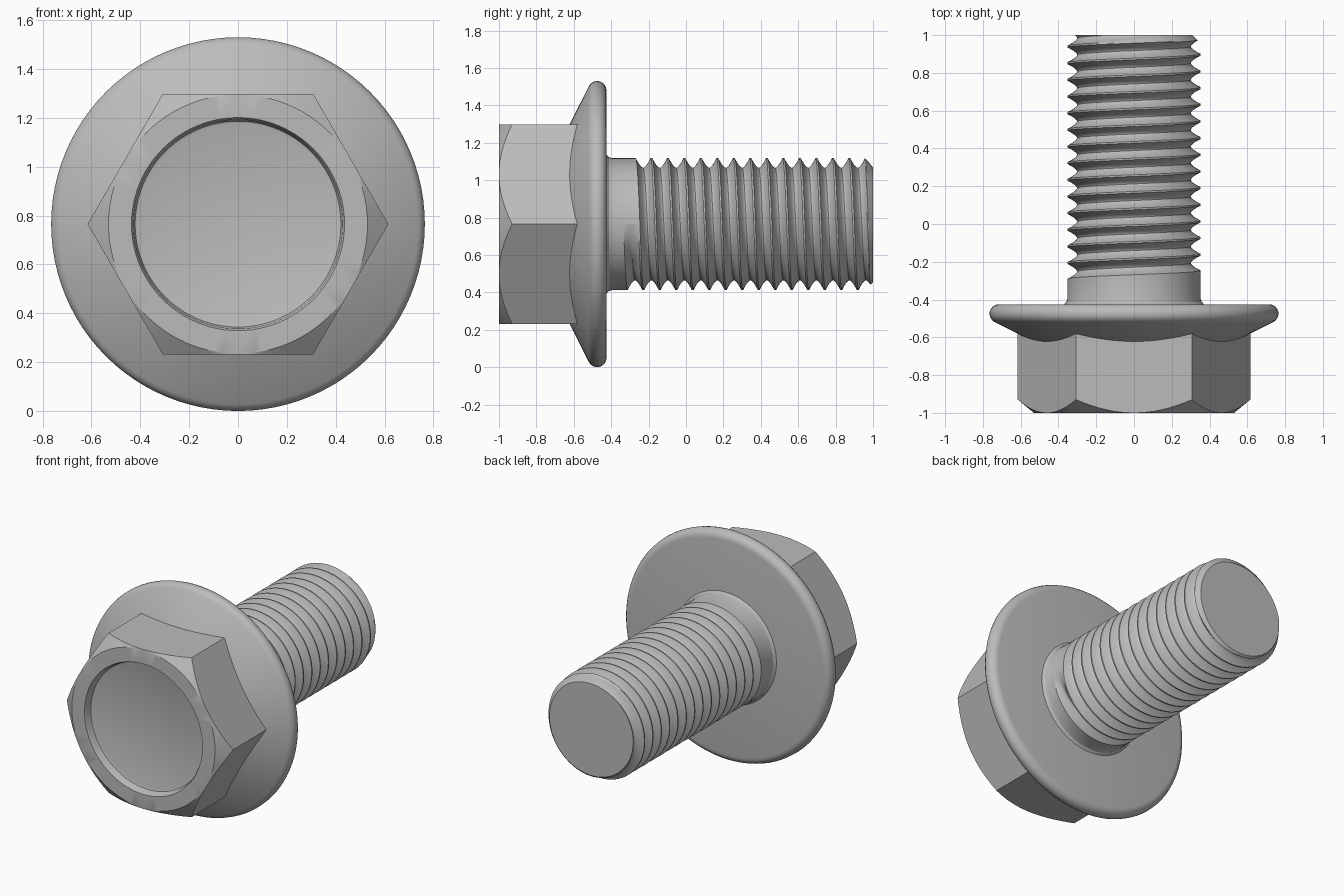
import bpy, bmesh
from math import sin, cos, pi, radians

cube = bpy.data.objects.get("Cube")
if cube:
    bpy.data.objects.remove(cube)

AXIS_Z = 0.765      # height of the bolt axis
SEG = 96            # segments per turn
APOTHEM = 0.533     # hexagon centre to flat
SHANK_R = 0.353
PITCH = 0.0882
THREAD_DEPTH = 0.052
TURNS = 16
GROOVE_START = -0.295
COLS = 20           # samples across one thread pitch

steel = bpy.data.materials.new("grey_steel")
steel.use_nodes = True
grey = (0.5, 0.5, 0.5, 1)
steel.diffuse_color = grey
steel.node_tree.nodes["Principled BSDF"].inputs["Base Color"].default_value = grey


def point(phi, r, y):
    return (r * sin(phi), y, AXIS_Z + r * cos(phi))


def finish(name, bm):
    bmesh.ops.remove_doubles(bm, verts=bm.verts, dist=0.0002)
    bmesh.ops.recalc_face_normals(bm, faces=bm.faces)
    mesh = bpy.data.meshes.new(name)
    bm.to_mesh(mesh)
    bm.free()
    mesh.materials.append(steel)
    obj = bpy.data.objects.new(name, mesh)
    bpy.context.collection.objects.link(obj)
    bpy.ops.object.select_all(action="DESELECT")
    obj.select_set(True)
    bpy.context.view_layer.objects.active = obj
    bpy.ops.object.shade_smooth_by_angle(angle=radians(30))


def bridge(bm, a, b):
    for i in range(len(a) - 1):
        bm.faces.new((a[i], a[i + 1], b[i + 1], b[i]))


def hex_radius(phi):
    return APOTHEM / cos((phi + pi / 6) % (pi / 3) - pi / 6)


# Flanged hexagon head: rings from the recess floor out over the rim to the back
def chamfer_y(r):
    return -1 + (r - APOTHEM) * 0.85


def flange_y(r):
    return -0.622 + (r - APOTHEM) * 0.5


def circle(r, y):
    return lambda phi: (r, y)


rings = [circle(0.41, -0.95), circle(0.421, -0.954), circle(0.426, -0.965),
         circle(0.428, -0.985), circle(0.436, -1), circle(APOTHEM - 0.003, -1)]
rings.append(lambda phi: (hex_radius(phi), chamfer_y(hex_radius(phi))))
rings.append(lambda phi: (hex_radius(phi), flange_y(hex_radius(phi))))
for k in range(9):
    a = radians(-63.4 + k * 153.4 / 8)
    rings.append(circle(0.715 + 0.05 * cos(a), -0.475 + 0.05 * sin(a)))

bm = bmesh.new()
loops = []
for ring in rings:
    loop = [bm.verts.new(point(2 * pi * i / SEG, *ring(2 * pi * i / SEG))) for i in range(SEG)]
    loops.append(loop + loop[:1])
for a, b in zip(loops, loops[1:]):
    bridge(bm, a, b)
bm.faces.new(loops[0][:-1])
bm.faces.new(loops[-1][:-1])
finish("flanged_hex_head", bm)


# Threaded shank: a helical ribbon, one pitch wide, trimmed at the tip
def thread_radius(offset, y, fade):
    d = (offset + PITCH / 2) % PITCH - PITCH / 2
    t = max(0, 0.9 - abs(d) * 2 / PITCH) / 0.9
    r = SHANK_R - THREAD_DEPTH * fade * (1 - (1 - t) ** 1.6)
    return min(r, 0.31 + (1 - y))       # tip chamfer


bm = bmesh.new()
rows = []
for i in range(SEG * TURNS + 1):
    phi = pi / 2 + 2 * pi * i / SEG
    centre = GROOVE_START + PITCH * i / SEG
    fade = min(1, i / (SEG * 0.12))
    row = []
    for j in range(COLS + 1):
        y = min(1, centre + PITCH * (j / COLS - 0.5))
        row.append(bm.verts.new(point(phi, thread_radius(y - centre, y, fade), y)))
    rows.append(row)
for a, b in zip(rows, rows[1:]):
    bridge(bm, a, b)

# Plain shank with a fillet under the flange
edge = [row[0] for row in rows[:SEG + 1]]
for r, y in ((SHANK_R, -0.395), (0.358, -0.413), (0.375, -0.428)):
    ring = [bm.verts.new(point(pi / 2 + 2 * pi * i / SEG, r, y)) for i in range(SEG + 1)]
    bridge(bm, edge, ring)
    edge = ring

# Flat tip
bm.faces.new([row[COLS] for row in rows[-SEG:]])
finish("threaded_shank", bm)
